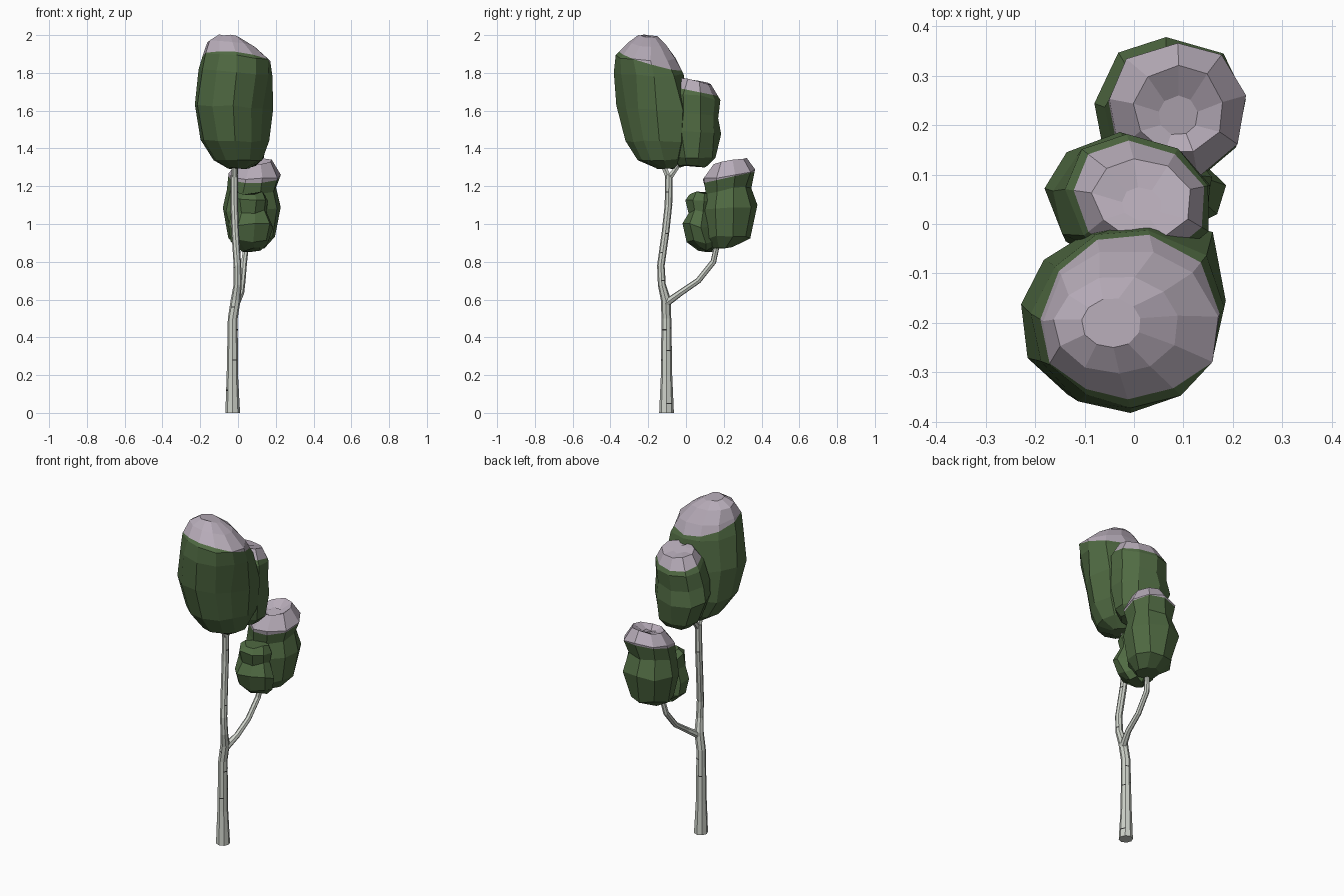
import bpy, bmesh, math, random
from mathutils import Vector

random.seed(4)


def material(name, rgb):
    m = bpy.data.materials.new(name)
    m.diffuse_color = (*rgb, 1)
    return m


BARK = material("bark", (0.62, 0.65, 0.59))
DARK = material("bark_marks", (0.03, 0.03, 0.03))
LEAF = material("leaves", (0.08, 0.145, 0.055))
SNOW = material("snow", (0.47, 0.41, 0.48))


def finish(bm, name, mats):
    me = bpy.data.meshes.new(name)
    bm.to_mesh(me)
    bm.free()
    for m in mats:
        me.materials.append(m)
    ob = bpy.data.objects.new(name, me)
    bpy.context.collection.objects.link(ob)


def skin(bm, rings):
    # bridge successive vertex rings and close both ends
    n = len(rings[0])
    for a, b in zip(rings, rings[1:]):
        for i in range(n):
            j = (i + 1) % n
            bm.faces.new((a[i], a[j], b[j], b[i]))
    bm.faces.new(rings[0][::-1])
    bm.faces.new(rings[-1])


def limb(name, path, sides, marks=()):
    # path: (x, y, z, radius); marks: (height, angle in degrees)
    bm = bmesh.new()
    pts = [Vector(p[:3]) for p in path]
    rings = []
    for k, p in enumerate(pts):
        t = (pts[min(k + 1, len(pts) - 1)] - pts[max(k - 1, 0)]).normalized()
        if k == 0 and p.z == 0:
            t = Vector((0, 0, 1))
        u = Vector((1, 0, 0))
        u = (u - t * u.dot(t)).normalized()
        v = t.cross(u)
        r = path[k][3]
        rings.append([bm.verts.new(p + r * (u * math.cos(a) + v * math.sin(a)))
                      for a in (math.tau * i / sides for i in range(sides))])
    skin(bm, rings)
    # short dark strokes lying on the bark
    for z, deg in marks:
        k = max(i for i in range(len(pts) - 1) if pts[i].z <= z)
        f = (z - pts[k].z) / (pts[k + 1].z - pts[k].z)
        c = pts[k].lerp(pts[k + 1], f)
        r = 1.02 * (path[k][3] * (1 - f) + path[k + 1][3] * f)
        step = math.tau / sides
        a = round(math.radians(deg) / step) * step
        d = [Vector((r * math.cos(b), r * math.sin(b), 0)) for b in (a, a + step)]
        h = Vector((0, 0, 0.003))
        q = bm.faces.new([bm.verts.new(c + w) for w in (d[0] - h, d[1] - h, d[1] + h, d[0] + h)])
        q.material_index = 1
    finish(bm, name, [BARK, DARK])


def crown(name, rings, sides, rough, tilt=(0, 0), snow=None, skew=0):
    # rings: (z, cx, cy, rx, ry[, back-right bulge, front-right bulge])
    # snow: (x, y, z, slope x, slope y) of the snow line
    bm = bmesh.new()
    z0, z1 = rings[0][0], max(r[0] for r in rings)
    loops = []
    for z, cx, cy, rx, ry, *bulge in rings:
        ne, se = bulge or (0, 0)
        loop = []
        for i in range(sides):
            a = math.tau * (i + 0.3 + random.uniform(-2, 2) * rough) / sides
            s = 1 + random.uniform(-rough, rough)
            if math.cos(a) > 0:
                s += abs(math.sin(2 * a)) * (ne if math.sin(a) > 0 else se)
            dx, dy = rx * s * math.cos(a), ry * s * math.sin(a)
            dx += skew * dy
            dz = (z - z0) / (z1 - z0) * (tilt[0] * dx + tilt[1] * dy)
            dz += random.uniform(-0.2, 0.2) * rough
            loop.append(bm.verts.new((cx + dx, cy + dy, z + dz)))
        loops.append(loop)
    skin(bm, loops)
    if snow:
        x, y, z, sx, sy = snow
        co, no = Vector((x, y, z)), Vector((-sx, -sy, 1)).normalized()
        bmesh.ops.bisect_plane(bm, geom=bm.verts[:] + bm.edges[:] + bm.faces[:],
                               plane_co=co, plane_no=no, dist=1e-5)
        for f in bm.faces:
            if (f.calc_center_median() - co).dot(no) > 0:
                f.material_index = 1
    finish(bm, name, [LEAF, SNOW])


# trunk, its fork inside the top crown, and the side branch
trunk = [(-0.028, -0.103, 0, 0.039), (-0.03, -0.103, 0.2, 0.03), (-0.028, -0.104, 0.5, 0.026),
         (-0.012, -0.107, 0.6, 0.026), (-0.002, -0.128, 0.68, 0.021), (-0.003, -0.133, 0.78, 0.02),
         (-0.015, -0.108, 0.96, 0.02), (-0.02, -0.093, 1.1, 0.02), (-0.02, -0.09, 1.26, 0.02)]
limb("trunk", trunk, 8, [(0.05, 0), (0.12, 200), (0.28, 270), (0.33, 0), (0.35, 110), (0.44, 315),
                         (0.45, 45), (0.56, 225), (0.7, 0), (0.77, 180), (0.85, 300), (0.95, 20),
                         (1.1, 100), (1.17, 330)])
limb("fork_front", [(-0.02, -0.09, 1.24, 0.017), (-0.018, -0.125, 1.32, 0.014), (-0.02, -0.15, 1.42, 0.01)], 6)
limb("fork_back", [(-0.02, -0.09, 1.24, 0.017), (-0.01, -0.035, 1.32, 0.013), (0, 0.0, 1.42, 0.01)], 6)
limb("side_branch", [(-0.01, -0.107, 0.58, 0.021), (0.016, -0.03, 0.635, 0.017), (0.024, 0.065, 0.7, 0.016),
                     (0.032, 0.145, 0.8, 0.016), (0.04, 0.158, 0.86, 0.015), (0.06, 0.18, 0.95, 0.01)], 7)

# foliage, each crown topped with snow
crown("crown_top", [(1.295, 0.0, -0.11, 0.06, 0.05), (1.34, -0.005, -0.14, 0.125, 0.115, 0.2, -0.05),
                    (1.44, -0.02, -0.165, 0.175, 0.16, 0.3, -0.12), (1.62, -0.03, -0.188, 0.2, 0.185, 0.33, -0.15),
                    (1.8, -0.015, -0.198, 0.19, 0.183, 0.1, -0.05), (1.885, -0.01, -0.21, 0.178, 0.158, 0, 0.05),
                    (1.955, -0.035, -0.205, 0.125, 0.1), (1.995, -0.045, -0.2, 0.06, 0.05)],
      11, 0.03, (-0.1, -0.05), (-0.02, -0.19, 1.865, -0.1, -0.29))
crown("crown_middle", [(1.305, 0.02, 0.04, 0.08, 0.08), (1.35, 0.01, 0.045, 0.13, 0.115),
                       (1.49, -0.005, 0.045, 0.17, 0.14), (1.58, -0.005, 0.045, 0.165, 0.125),
                       (1.68, 0.01, 0.05, 0.15, 0.135), (1.755, 0.015, 0.05, 0.1, 0.08),
                       (1.755, 0.015, 0.04, 0.04, 0.035)],
      9, 0.04, (0, -0.2), (0.0, 0.06, 1.7, 0, -0.2), -0.1)
crown("crown_low_back", [(0.88, 0.07, 0.2, 0.07, 0.06), (0.93, 0.075, 0.22, 0.125, 0.12),
                         (1.08, 0.072, 0.228, 0.16, 0.148), (1.18, 0.072, 0.22, 0.132, 0.122),
                         (1.26, 0.085, 0.225, 0.14, 0.145), (1.33, 0.09, 0.23, 0.09, 0.09),
                         (1.3, 0.09, 0.22, 0.04, 0.04)],
      9, 0.045, (0, 0.2), (0.08, 0.22, 1.245, 0, 0.22))
crown("crown_low_front", [(0.865, 0.07, 0.1, 0.05, 0.04), (0.91, 0.06, 0.08, 0.11, 0.08),
                          (0.99, 0.06, 0.065, 0.12, 0.09), (1.07, 0.06, 0.075, 0.095, 0.07),
                          (1.13, 0.065, 0.075, 0.1, 0.085), (1.16, 0.07, 0.08, 0.07, 0.06)],
      8, 0.07)
